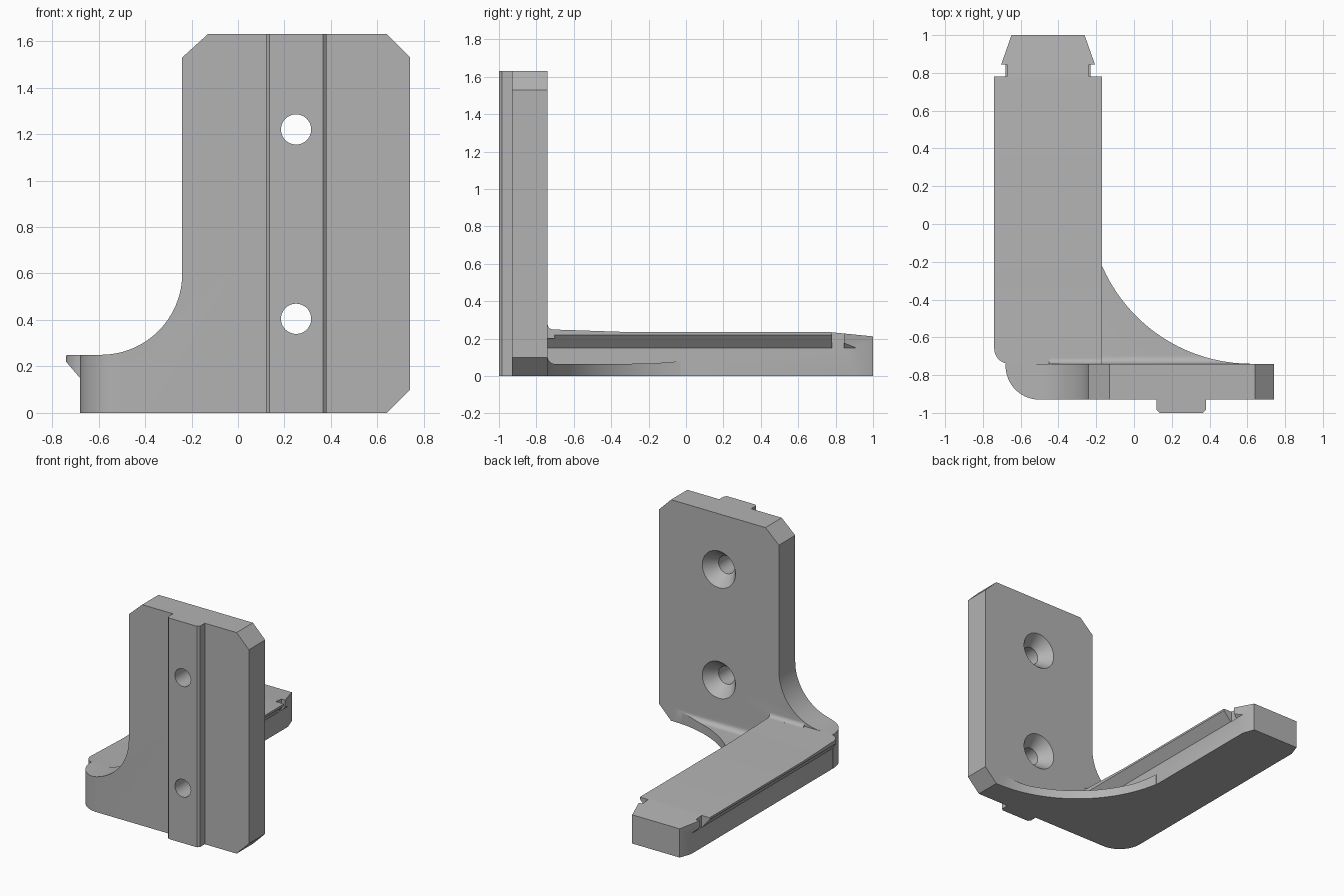
import bpy, bmesh, math
from mathutils import Vector

if "Cube" in bpy.data.objects:
    bpy.data.objects.remove(bpy.data.objects["Cube"], do_unlink=True)

grey = bpy.data.materials.new("plain grey")
grey.use_nodes = True
grey.diffuse_color = (0.45, 0.45, 0.45, 1)
grey.node_tree.nodes["Principled BSDF"].inputs["Base Color"].default_value = (0.45, 0.45, 0.45, 1)


def prism(name, outline, axis, start, end):
    """Extrude a 2D outline along x, y or z."""
    place = {"x": lambda a, b, t: (t, a, b),
             "y": lambda a, b, t: (a, t, b),
             "z": lambda a, b, t: (a, b, t)}[axis]
    bm = bmesh.new()
    face = bm.faces.new([bm.verts.new(place(a, b, start)) for a, b in outline])
    ext = bmesh.ops.extrude_face_region(bm, geom=[face])
    moved = [g for g in ext["geom"] if isinstance(g, bmesh.types.BMVert)]
    bmesh.ops.translate(bm, verts=moved, vec=Vector(place(0, 0, end - start)))
    bmesh.ops.recalc_face_normals(bm, faces=bm.faces)
    mesh = bpy.data.meshes.new(name)
    bm.to_mesh(mesh)
    bm.free()
    mesh.materials.append(grey)
    obj = bpy.data.objects.new(name, mesh)
    bpy.context.collection.objects.link(obj)
    return obj


def box(name, x0, x1, y0, y1, z0, z1):
    return prism(name, [(x0, y0), (x1, y0), (x1, y1), (x0, y1)], "z", z0, z1)


def arc(cx, cy, r, a0, a1, steps=24):
    angles = [math.radians(a0 + (a1 - a0) * i / steps) for i in range(steps + 1)]
    return [(cx + r * math.cos(a), cy + r * math.sin(a)) for a in angles]


def combine(obj, other, operation):
    """Apply a boolean and discard the second object."""
    mod = obj.modifiers.new(operation.lower(), "BOOLEAN")
    mod.operation, mod.solver, mod.object = operation, "EXACT", other
    bpy.context.view_layer.objects.active = obj
    bpy.ops.object.modifier_apply(modifier=mod.name)
    bpy.data.objects.remove(other, do_unlink=True)


# Upright plate: chamfered corners and a sweeping curve down to the foot
plate = prism("bracket", [
    (-0.68, 0), (0.64, 0), (0.74, 0.1), (0.74, 1.53), (0.64, 1.63),
    (-0.13, 1.63), (-0.24, 1.53),
    *arc(-0.59, 0.6, 0.35, 0, -90), (-0.68, 0.25)], "y", -0.93, -0.74)
combine(plate, prism("rounded_corner", [
    *arc(-0.5, -0.75, 0.18, 180, 270), (1, -0.93), (1, -0.6), (-0.68, -0.6)],
    "z", -0.2, 2), "INTERSECT")

# Front locating rib
combine(plate, prism("rib", [
    (0.12, -0.9), (0.12, -0.985), (0.135, -1), (0.365, -1), (0.38, -0.985),
    (0.38, -0.9)], "z", 0, 1.63), "UNION")

# Arm: flanged section, trimmed by its side profile and its plan
MID = -0.455
half = [(0.225, 0), (0.225, 0.15), (0.285, 0.22), (0.285, 0.4)]
arm = prism("arm", [(MID + x, z) for x, z in half]
            + [(MID - x, z) for x, z in reversed(half)], "y", -0.9, 1.1)
combine(arm, prism("arm_side", [
    (-0.78, -0.1), (1, -0.1), (1, 0.212), (0.77, 0.235), (-0.3, 0.235),
    (-0.74, 0.25), (-0.78, 0.25)], "x", -1, 1), "INTERSECT")
combine(arm, prism("arm_plan", [
    (-0.6, -0.85), (-0.1, -0.85), (-0.1, 0.78), (-0.184, 0.78), (-0.265, 1.01),
    (-0.645, 1.01), (-0.726, 0.78), (-0.8, 0.78), (-0.8, -0.66),
    *arc(-0.66, -0.66, 0.08, 180, 255, 8), (-0.66, -0.76)],
    "z", -0.2, 0.5), "INTERSECT")
for side in (-1, 1):
    x0, x1 = sorted((MID + side * 0.218, MID + side * 0.4))
    combine(arm, box("notch", x0, x1, 0.78, 0.845, 0.15, 0.4), "DIFFERENCE")

# Curved gusset at the base, with a soft rise where it meets the plate
gusset = prism("gusset", [
    (-0.76, 0), (0.1, 0), (0.1, 0.085), (-0.02, 0.08), (-0.2, 0.066),
    *arc(-0.70, 0.105, 0.04, 270, 180, 8), (-0.76, 0.105)], "x", -0.4, 0.62)
combine(gusset, prism("gusset_plan", [
    (-0.35, -0.8), (0.62, -0.8), *arc(0.62, 0.12, 0.86, 270, 190), (-0.35, 0)],
    "z", -0.1, 0.3), "INTERSECT")

# Small fillet above the arm root
fillet = prism("arm_fillet", [
    (-0.76, 0.2), (-0.70, 0.2), *arc(-0.71, 0.279, 0.03, 270, 180, 8),
    (-0.76, 0.279)], "x", -0.45, -0.17)

for part in (arm, gusset, fillet):
    combine(plate, part, "UNION")

# Countersunk screw holes
for z in (0.405, 1.22):
    for r0, r1, y0, y1 in ((0.065, 0.065, -1.1, -0.6), (0.065, 0.143, -0.83, -0.73)):
        bpy.ops.mesh.primitive_cone_add(
            vertices=48, radius1=r0, radius2=r1, depth=y1 - y0,
            location=(0.25, (y0 + y1) / 2, z), rotation=(-math.pi / 2, 0, 0))
        combine(plate, bpy.context.object, "DIFFERENCE")

bpy.ops.object.select_all(action="DESELECT")
plate.select_set(True)
bpy.context.view_layer.objects.active = plate
bpy.ops.object.shade_smooth_by_angle(angle=math.radians(25))
for slot in reversed(range(1, len(plate.data.materials))):
    plate.data.materials.pop(index=slot)
for face in plate.data.polygons:
    face.material_index = 0
